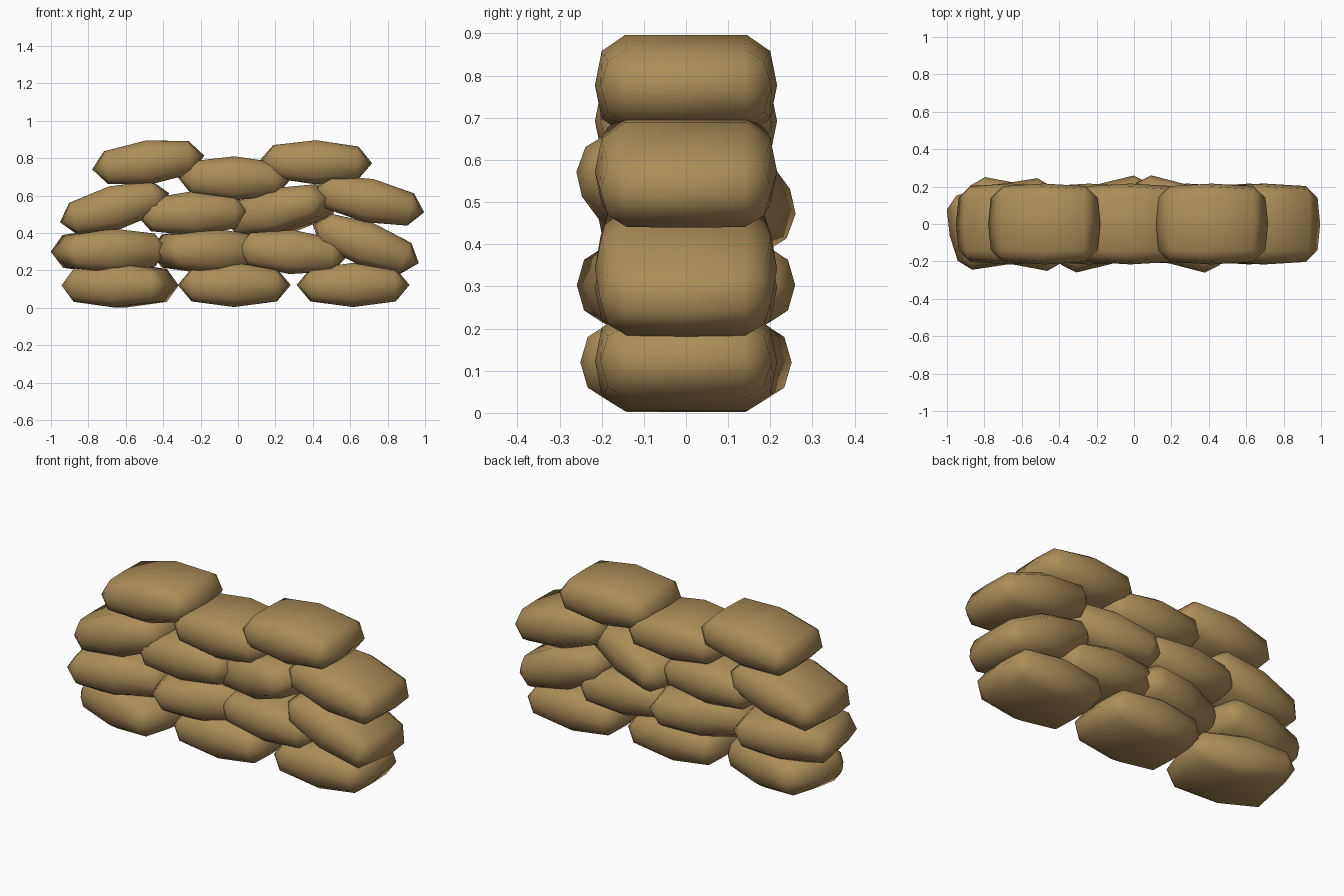
import bpy, bmesh
from math import radians

if "Cube" in bpy.data.objects:
    bpy.data.objects.remove(bpy.data.objects["Cube"])

mat = bpy.data.materials.new("burlap")
mat.diffuse_color = (0.42, 0.27, 0.10, 1)
mat.use_nodes = True
mat.node_tree.nodes["Principled BSDF"].inputs["Base Color"].default_value = mat.diffuse_color


def section(x, y_in, y_mid, y_out, z_in, z_mid, x_edge=None):
    """Closed 12-point ring across the bag at station x."""
    xe = x if x_edge is None else x_edge
    half = [(x, 0, z_in), (xe, y_in, z_in), (xe, y_mid, z_mid)]
    quarter = half + [(xe, y_out, 0)]
    right = quarter + [(a, b, -c) for a, b, c in reversed(half)]
    left = [(a, -b, c) for a, b, c in reversed(right[1:-1])]
    return right + left


def bag_mesh():
    # pillow: pinched ends, shoulders, full belly
    stations = [
        section(0.302, 0.14, 0.14, 0.14, 0, 0, 0.288),
        section(0.228, 0.14, 0.185, 0.203, 0.088, 0.06, 0.222),
        section(0, 0.145, 0.2, 0.216, 0.118, 0.08),
    ]
    rings = stations + [[(-x, y, z) for x, y, z in s] for s in stations[1::-1]]
    bm = bmesh.new()
    vr = [[bm.verts.new(p) for p in r] for r in rings]
    for a, b in zip(vr, vr[1:]):
        for i in range(12):
            j = (i + 1) % 12
            bm.faces.new((a[i], a[j], b[j], b[i]))
    bmesh.ops.remove_doubles(bm, verts=bm.verts, dist=0.0005)
    bmesh.ops.recalc_face_normals(bm, faces=bm.faces)
    for f in bm.faces:
        f.smooth = True
    me = bpy.data.meshes.new("sandbag")
    bm.to_mesh(me)
    bm.free()
    me.materials.append(mat)
    return me


mesh = bag_mesh()

# each bag: x, z, tilt (right end up), yaw
rows = {
    "bottom": [(-0.63, 0.12, 0, -14), (-0.02, 0.122, 0, 0), (0.615, 0.122, 0, 0)],
    "second": [(-0.69, 0.305, 1, 12), (-0.155, 0.303, 0, 17),
               (0.285, 0.298, -4, 0), (0.683, 0.342, -20, 0)],
    "third": [(-0.66, 0.535, 15, 0), (-0.24, 0.505, 2, 0),
              (0.235, 0.522, 13, -18), (0.70, 0.573, -12, 0)],
    "top": [(-0.48, 0.777, 7, 0), (-0.02, 0.692, -1, 0), (0.415, 0.778, -1, 0)],
}
for row, bags in rows.items():
    for n, (x, z, tilt, yaw) in enumerate(bags, 1):
        ob = bpy.data.objects.new(f"{row}_row_sandbag_{n}", mesh)
        ob.location = (x, 0, z)
        ob.rotation_euler = (0, radians(-tilt), radians(yaw))
        bpy.context.collection.objects.link(ob)
